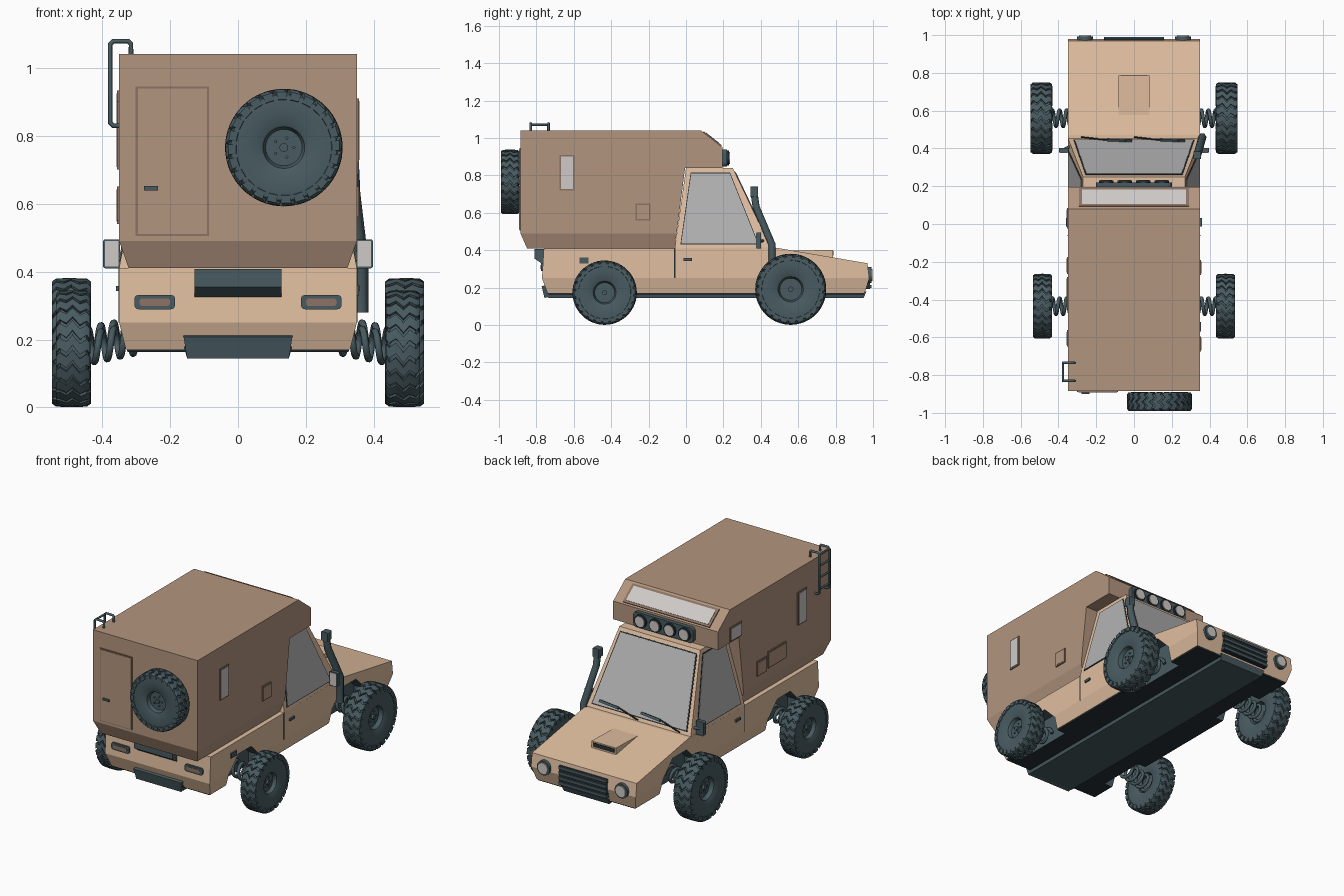
import bpy, bmesh, math
from mathutils import Vector as V, Matrix

if "Cube" in bpy.data.objects:
    bpy.data.objects.remove(bpy.data.objects["Cube"])

def mat(n, c):
    m = bpy.data.materials.new(n)
    m.diffuse_color = (*c, 1)
    m.use_nodes = True
    m.node_tree.nodes["Principled BSDF"].inputs["Base Color"].default_value = m.diffuse_color
    return m
TAN = mat("tan_paint", (.75, .52, .35))
BROWN = mat("camper_brown", (.45, .30, .21))
SEAM = mat("seam_brown", (.26, .17, .125))
DARK = mat("dark_slate", (.065, .105, .12))
BLACK = mat("near_black", (.02, .03, .035))
GLASS = mat("glass", (.45, .45, .45))
LENS = mat("lens", (.62, .59, .57))

def finish(name, bm, m, smooth=False):
    bmesh.ops.recalc_face_normals(bm, faces=bm.faces)
    me = bpy.data.meshes.new(name)
    bm.to_mesh(me)
    bm.free()
    ob = bpy.data.objects.new(name, me)
    bpy.context.collection.objects.link(ob)
    me.materials.append(m)
    if smooth:
        bpy.ops.object.select_all(action='DESELECT')
        ob.select_set(True)
        bpy.context.view_layer.objects.active = ob
        bpy.ops.object.shade_smooth_by_angle(angle=math.radians(30))
    return ob

def bridge(bm, rings):
    """Skin a list of equal-length point rings and cap both ends."""
    vs = [[bm.verts.new(p) for p in r] for r in rings]
    n = len(vs[0])
    for a, b in zip(vs, vs[1:]):
        for i in range(n):
            bm.faces.new((a[i], a[(i+1) % n], b[(i+1) % n], b[i]))
    bm.faces.new(vs[0])
    bm.faces.new(vs[-1])

def solid(name, rings, m):
    bm = bmesh.new()
    bridge(bm, rings)
    return finish(name, bm, m)

def prism(name, yz, x0, x1, m):
    return solid(name, [[(x, y, z) for y, z in yz] for x in (x0, x1)], m)

def levels(name, lv, m):
    """Stacked rectangles: z, rear y, front y, half width."""
    return solid(name, [[(-w, a, z), (w, a, z), (w, b, z), (-w, b, z)] for z, a, b, w in lv], m)

def slab(name, pts, t, m):
    """Flat panel centred on a polygon, t thick on each side."""
    pts = [V(p) for p in pts]
    n = (pts[1]-pts[0]).cross(pts[2]-pts[1]).normalized() * t
    return solid(name, [[p+n for p in pts], [p-n for p in pts]], m)

def rrect(u, v, w, h, r=0.0):
    if not r:
        return [(u-w/2, v-h/2), (u+w/2, v-h/2), (u+w/2, v+h/2), (u-w/2, v+h/2)]
    return [(u + sx*(w/2-r) + r*math.cos(a0+k*math.pi/6), v + sy*(h/2-r) + r*math.sin(a0+k*math.pi/6))
            for sx, sy, a0 in ((1, 1, 0), (-1, 1, math.pi/2), (-1, -1, math.pi), (1, -1, 1.5*math.pi)) for k in range(4)]

def xz(y, *a):
    return [(u, y, v) for u, v in rrect(*a)]

def yz(x, *a):
    return [(x, u, v) for u, v in rrect(*a)]

def cyl(name, p0, p1, r, m, seg=24):
    p0, p1 = V(p0), V(p1)
    d = p1 - p0
    bm = bmesh.new()
    mx = Matrix.Translation((p0+p1)/2) @ d.to_track_quat('Z', 'Y').to_matrix().to_4x4()
    bmesh.ops.create_cone(bm, cap_ends=True, segments=seg, radius1=r, radius2=r, depth=d.length, matrix=mx)
    return finish(name, bm, m, True)

def tube(name, pts, r, m, res=2):
    cu = bpy.data.curves.new(name, 'CURVE')
    cu.dimensions = '3D'
    cu.bevel_depth, cu.bevel_resolution, cu.use_fill_caps = r, res, True
    sp = cu.splines.new('POLY')
    sp.points.add(len(pts)-1)
    for p, q in zip(sp.points, pts):
        p.co = (*q, 1)
    cu.materials.append(m)
    ob = bpy.data.objects.new(name, cu)
    bpy.context.collection.objects.link(ob)
    return ob

# lower truck body, hood, belly and keel
body = [levels("lower_body", [(.17, -.74, .955, .33), (.25, -.77, .98, .35)], TAN),
        prism("upper_body", [(-.77, .25), (.98, .25), (.97, .33), (.47, .415), (-.06, .41), (-.76, .41)], -.35, .35, TAN),
        levels("belly_plate", [(.163, -.735, .95, .325), (.175, -.74, .955, .328)], BLACK)]
levels("keel", [(.145, -.735, .95, .15), (.18, -.755, .965, .16)], DARK)
# wheel arches cut into the body
for y, z, r in ((-.435, .18, .16), (.56, .19, .175)):
    for s in (1, -1):
        pts = [(y + r*math.cos((k+.5)*math.pi/4), z + r*math.sin((k+.5)*math.pi/4)) for k in range(8)]
        c = prism("arch_cutter", pts, s*.27, s*.5, DARK)
        c.hide_render = True
        c.hide_viewport = True
        for b in body:
            md = b.modifiers.new("arch", 'BOOLEAN')
            md.operation, md.solver, md.object, md.material_mode = 'DIFFERENCE', 'EXACT', c, 'TRANSFER'

# cab with glazing
levels("cab", [(.41, -.06, .455, .35), (.84, 0, .25, .27)], TAN)
cx = lambda z: .35 - (z-.41)*.08/.43
cy = lambda z: .455 - (z-.41)*.205/.43
def screen(w0, z0, w1, z1):
    return [(-w0, cy(z0), z0), (w0, cy(z0), z0), (w1, cy(z1), z1), (-w1, cy(z1), z1)]
slab("windshield_frame", screen(.32, .432, .257, .82), .003, BLACK)
slab("windshield", screen(.313, .438, .251, .814), .005, GLASS)
for s in (1, -1):
    q = [(s*cx(z), y, z) for y, z in ((-.03, .43), (.39, .43), (.235, .815), (.025, .815))]
    slab("side_window_frame", q, .003, BLACK)
    c = sum((V(p) for p in q), V()) / 4
    slab("side_window", [c + (V(p)-c)*.975 for p in q], .005, GLASS)
    slab("door_seam", yz(s*.35, -.06, .33, .006, .16), .0015, BLACK)
    slab("door_handle", yz(s*.353, .01, .35, .045, .014), .006, DARK)
    # mirrors
    slab("mirror_housing", xz(.39, s*.372, .452, .05, .085, .006), .012, DARK)
    slab("mirror_glass", xz(.377, s*.372, .452, .04, .075), .002, LENS)
    tube("mirror_arm", [(s*.34, .41, .45), (s*.37, .395, .45)], .008, DARK)
    # headlights and tail lights
    cyl("headlight_ring", (s*.26, .95, .268), (s*.26, .992, .268), .043, DARK, 32)
    cyl("headlight_lens", (s*.26, .96, .268), (s*.26, .998, .268), .032, LENS, 32)
    slab("tail_light_frame", xz(-.768, s*.245, .31, .12, .042, .012), .008, DARK)
    slab("tail_light_lens", xz(-.775, s*.245, .31, .09, .022, .008), .004, SEAM)
slab("fuel_cap", yz(.351, -.545, .345, .05, .03), .005, DARK)

# hood scoop, grille, wipers
prism("hood_scoop", [(.575, .397), (.785, .402), (.785, .35), (.575, .36)], -.082, .082, TAN)
slab("scoop_opening", xz(.786, 0, .383, .14, .024), .002, BLACK)
slab("grille_panel", xz(.972, 0, .25, .32, .115), .012, BLACK)
for z in (.205, .235, .265, .298):
    slab("grille_bar", xz(.978, 0, z, .32, .017), .013, DARK)
for x in (-.28, .0):
    p = [V((x + dx, cy(z) + .012, z)) for dx, z in ((0, .425), (.13, .455), (.24, .465))]
    tube("wiper_arm", p, .004, BLACK)
    slab("wiper_blade", [(x+dx, cy(z)+.012, z) for dx, z in ((.14, .448), (.27, .457), (.27, .47), (.14, .461))], .006, DARK)

# rear step and lower plate
prism("rear_step", [(-.81, .407), (-.81, .355), (-.765, .325), (-.74, .325), (-.74, .407)], -.128, .128, DARK)
slab("rear_plate", [(-.16, -.76, .21), (.16, -.76, .21), (.15, -.745, .147), (-.15, -.745, .147)], .012, DARK)

# snorkel
tube("snorkel", [(.362, .46, .28), (.362, .46, .43), (.338, .375, .63), (.335, .365, .70)], .022, DARK, 1)
slab("snorkel_head", xz(.365, .335, .712, .042, .055, .006), .02, DARK)

# camper box
levels("camper_skirt", [(.41, -.85, -.06, .322), (.49, -.885, -.05, .35)], BROWN)
prism("camper_box", [(-.885, .49), (-.05, .49), (-.005, .84), (.195, .84), (.195, .95), (.08, 1.04), (-.885, 1.04)], -.35, .35, BROWN)
def side_panel(name, x, y, z, w, h, m):
    slab(name + "_frame", yz(x, y, z, w, h), .006, SEAM)
    slab(name, yz(x, y, z, w-.016, h-.016), .008, m)
side_panel("right_window", .35, -.635, .815, .08, .19, LENS)
side_panel("right_hatch", .35, -.23, .605, .08, .09, BROWN)
side_panel("left_window", -.35, -.605, .80, .085, .2, LENS)
side_panel("bunk_window", -.35, .03, .89, .11, .085, LENS)
side_panel("left_small_hatch", -.35, -.22, .585, .09, .09, BROWN)
side_panel("left_large_hatch", -.35, -.365, .60, .17, .1, BROWN)
# sloped front window above the cab
def slope(w, a, b):
    return [(sx*w, .195-.115*t, .95+.09*t) for sx, t in ((-1, a), (1, a), (1, b), (-1, b))]
slab("front_bunk_frame", slope(.29, .07, .9), .006, SEAM)
slab("front_bunk_window", slope(.275, .16, .81), .008, LENS)
# rear door
slab("door_gap", xz(-.885, -.193, .725, .216, .44), .004, SEAM)
slab("rear_door", xz(-.885, -.193, .725, .204, .428), .007, BROWN)
slab("rear_door_handle", xz(-.893, -.256, .645, .042, .013), .006, DARK)
# roof light bar
slab("light_bar", xz(.205, 0, .893, .4, .09, .02), .014, DARK)
for i in range(4):
    x = (i-1.5)*.098
    cyl("lamp", (x, .20, .893), (x, .23, .893), .039, BLACK)
    cyl("lamp_lens", (x, .21, .893), (x, .234, .893), .031, LENS)
# ladder
for y in (-.83, -.735):
    tube("ladder_rail", [(-.315, y, 1.03), (-.315, y, 1.07), (-.323, y, 1.078), (-.367, y, 1.078), (-.376, y, 1.069),
                         (-.376, y, .838), (-.367, y, .829), (-.345, y, .829)], .007, DARK)
for z in (.86, .93, 1.0, 1.07):
    tube("ladder_rung", [(-.376, -.83, z), (-.376, -.735, z)], .006, DARK)

# wheels: lathed tyre, chevron lugs, hub and bolts (local axis x, outer side +x)
def wheel(name, loc, R, W, rot, N=24, S=48):
    h = W/2
    half = [(.3, 0), (.3, .31), (.72, .355), (.8, .40), (.9, .55), (.97, .76), (.9, .90), (.75, .945)]
    prof = [(a*h, b*R) for a, b in half] + [(-a*h, b*R) for a, b in reversed(half)]
    bm = bmesh.new()
    vs = [bm.verts.new((x, 0, r)) for x, r in prof]
    ed = [bm.edges.new(e) for e in zip(vs, vs[1:])]
    bmesh.ops.spin(bm, geom=vs+ed, cent=(0, 0, 0), axis=(1, 0, 0), angle=2*math.pi, steps=S)
    bmesh.ops.remove_doubles(bm, verts=bm.verts, dist=1e-5)
    pitch = 2*math.pi/N
    path = [(0, 0, 1, 0, .9), (.4, .55, 1, .4, .9), (.8, .25, .99, .7, .9), (1, .5, .95, .85, .88), (1.01, .5, .82, .85, .8)]
    for k in range(N):
        for s in (1, -1):
            rings = []
            for x, da, r, xi, ri in path:
                a0 = (k + da + (.12 if s < 0 else 0))*pitch
                a1 = a0 + .72*pitch
                rings.append([(s*q*h, p*R*math.sin(a), p*R*math.cos(a))
                              for q, p, a in ((x, r, a0), (x, r, a1), (xi, ri, a1), (xi, ri, a0))])
            bridge(bm, rings)
    hubs = [(0, 0, .075, .5)] + [(.17*R*math.cos(i*math.tau/5), .17*R*math.sin(i*math.tau/5), .025, .25) for i in range(5)]
    for y, z, r, d in hubs:
        bmesh.ops.create_cone(bm, cap_ends=True, segments=16, radius1=r*R, radius2=r*R, depth=d*h,
                              matrix=Matrix.Translation((.3*h, y, z)) @ Matrix.Rotation(math.pi/2, 4, 'Y'))
    ob = finish(name, bm, DARK, True)
    ob.location, ob.rotation_euler = loc, (0, 0, rot)

for n, y, R, W, x in (("rear", -.435, .172, .10, .485), ("front", .56, .19, .114, .49)):
    for s in (1, -1):
        wheel(n + "_wheel", (s*x, y, R + .001), R, W, 0 if s > 0 else math.pi)
        # horizontal coil spring suspension
        coil = [(s*(.28 + .19*t), y + .043*math.cos(t*5*math.tau), R + .035 - .04*t + .043*math.sin(t*5*math.tau))
                for t in (i/90 for i in range(91))]
        tube(n + "_spring", coil, .010, DARK)
wheel("spare_wheel", (.135, -.94, .765), .173, .098, -math.pi/2)
